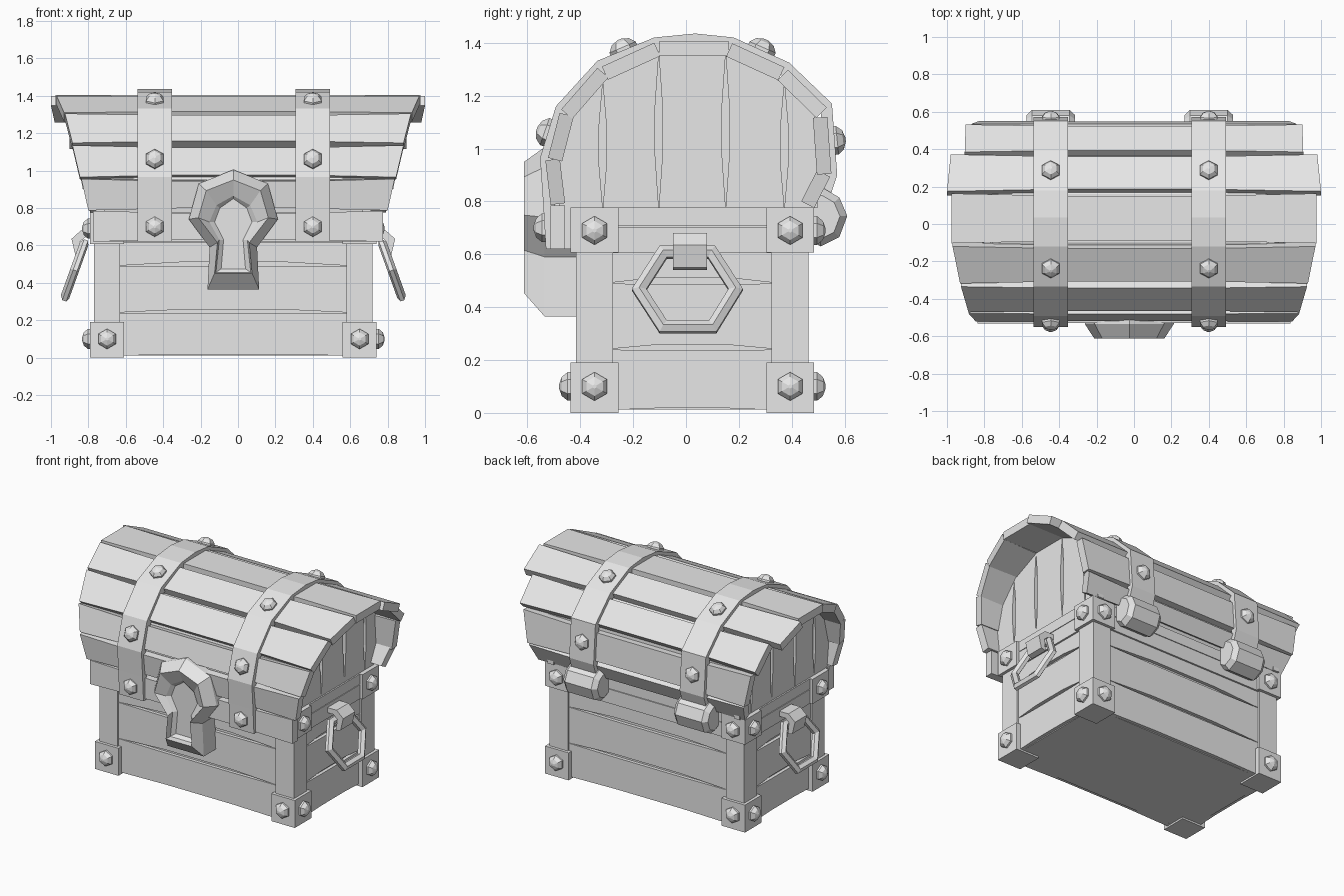
import bpy, bmesh, math
from mathutils import Vector as V

if "Cube" in bpy.data.objects:
    bpy.data.objects.remove(bpy.data.objects["Cube"])

grey = bpy.data.materials.new("plain_grey")
grey.diffuse_color = (0.8, 0.8, 0.8, 1)
grey.use_nodes = True
grey.node_tree.nodes["Principled BSDF"].inputs["Base Color"].default_value = grey.diffuse_color
X, Y, Z = V((1, 0, 0)), V((0, 1, 0)), V((0, 0, 1))
CX, CY = -0.025, 0.024      # centre of the chest body


def loft(name, rings, closed=False):
    """Skin equal-length rings of points, capped at both ends unless closed."""
    bm = bmesh.new()
    rows = [[bm.verts.new(p) for p in r] for r in rings]
    n = len(rows[0])
    pairs = list(zip(rows, rows[1:])) + ([(rows[-1], rows[0])] if closed else [])
    for a, b in pairs:
        for i in range(n):
            j = (i + 1) % n
            bm.faces.new((a[i], a[j], b[j], b[i]))
    if not closed:
        bm.faces.new(rows[0])
        bm.faces.new(rows[-1])
    bmesh.ops.recalc_face_normals(bm, faces=bm.faces)
    me = bpy.data.meshes.new(name)
    bm.to_mesh(me)
    bm.free()
    me.materials.append(grey)
    ob = bpy.data.objects.new(name, me)
    bpy.context.collection.objects.link(ob)
    return ob


def prism(name, pts, origin, u, v, extrude):
    base = [V(origin) + u * a + v * b for a, b in pts]
    return loft(name, [base, [p + extrude for p in base]])


def box(name, x0, x1, y0, y1, z0, z1):
    return prism(name, [(x0, y0), (x1, y0), (x1, y1), (x0, y1)], (0, 0, z0), X, Y, Z * (z1 - z0))


def board(w0, w1, t0, t1, g0, g1):
    """Plank outline, pinched a little along the middle of its long edges."""
    return [(-w0, t0), (-.4 * w0, t0 + g0), (.4 * w0, t0 + g0), (w0, t0),
            (w1, t1), (.4 * w1, t1 - g1), (-.4 * w1, t1 - g1), (-w1, t1)]


def stud(name, loc, normal):
    n = V(normal).normalized()
    u = (X if abs(n.x) < .5 else Y)
    v = n.cross(u)
    rings = []
    for r, h in ((.054, -.02), (.054, .012), (.036, .034), (.008, .044)):
        rings.append([V(loc) + n * h + (u * math.sin(k * math.pi / 3) + v * math.cos(k * math.pi / 3)) * r
                      for k in range(6)])
    loft(name, rings)


# Body core and corner posts
box("body_core", CX - .71, CX + .71, CY - .405, CY + .405, .012, .775)
for sx in (-1, 1):
    for sy in (-1, 1):
        px, py = CX + sx * .675, CY + sy * .37
        box("corner_post", px - .07, px + .07, py - .07, py + .07, .05, .7)
        # Corner brackets with studs
        for nm, z0, z1 in (("lower", 0, .19), ("upper", .607, .777)):
            box(nm + "_bracket", px - .09, px + .09, py - .09, py + .09, z0, z1)
            zc = .1 if nm == "lower" else .69
            stud(nm + "_bracket_stud", (px + sx * .09, py, zc), (sx, 0, 0))
            if nm == "lower" or sy > 0:
                stud(nm + "_bracket_stud", (px, py + sy * .09, zc), (0, sy, 0))

# Body planks on all four sides
for z0, z1, g0, g1 in ((.01, .24, .008, .004), (.24, .49, .018, .004), (.49, .615, .022, 0)):
    for s in (-1, 1):
        prism("body_plank", board(.64, .64, z0, z1, g0, g1), (CX, CY + s * .395, 0), X, Z, Y * s * .033)
        prism("side_plank", board(.33, .33, z0, z1, g0, g1), (CX + s * .70, CY, 0), Y, Z, X * s * .033)

# Rails where body and lid meet
for z0, z1 in ((.605, .703), (.707, .777)):
    for s in (-1, 1):
        prism("side_rail", board(.30, .30, z0, z1, 0, 0), (CX + s * .70, CY, 0), Y, Z, X * s * .045)
    box("back_rail", CX - .62, CX + .62, CY + .39, CY + .44, z0, z1)
box("front_rail", CX - .74, CX + .74, CY - .482, CY - .39, .62, .777)

# Lid slats: outer start and end (y, z), then half widths at each
slats = [((-.512, .62), (-.512, .785), .775, .775), ((-.512, .787), (-.532, .955), .80, .838),
         ((-.522, .965), (-.478, 1.135), .845, .885), ((-.472, 1.148), (-.335, 1.305), .885, .925),
         ((-.318, 1.31), (-.12, 1.4), .93, .97), ((-.103, 1.405), (.163, 1.405), .975, .975),
         ((.175, 1.398), (.372, 1.308), 1.0, .98), ((.385, 1.298), (.532, 1.155), .905, .9),
         ((.535, 1.12), (.55, .905), .87, .83), ((.545, .893), (.485, .775), .82, .79)]
for p, q, w0, w1 in slats:
    a, b = V((0, *p)), V((0, *q))
    t = (b - a).normalized()
    prism("lid_slat", board(w0, w1, 0, (b - a).length, .012, .012), a, X, t, X.cross(t) * -.055
          if X.cross(t).dot(a - V((0, .02, .8))) > 0 else X.cross(t) * .055)

# Lid core under the slats
arch = [(-.468, .775), (-.485, .955), (-.425, 1.125), (-.3, 1.265), (-.1, 1.36),
        (.16, 1.36), (.35, 1.27), (.485, 1.135), (.505, .9), (.45, .775)]
prism("lid_core", arch, (CX - .70, 0, 0), Y, Z, X * 1.4)


def arch_top(y):
    for (y0, z0), (y1, z1) in zip(arch[1:], arch[2:-1]):
        if y0 <= y <= y1:
            return z0 + (z1 - z0) * (y - y0) / (y1 - y0)
    return .93


# Upright boards closing the lid ends
cuts = [-.48, -.315, -.103, .15, .372, .498]
for s in (-1, 1):
    for i, (a, b) in enumerate(zip(cuts, cuts[1:])):
        ga, gb = (.014 if i else 0), (.014 if i < 4 else 0)
        za, zb = arch_top(a), arch_top(b)
        top = [(y, z) for y, z in reversed(arch) if a + .01 < y < b - .01 and z > 1]
        lo = .775
        pts = [(a, lo), (b, lo), (b - gb, lo + .35 * (zb - lo)), (b - gb, lo + .65 * (zb - lo)), (b, zb)]
        pts += top + [(a, za), (a + ga, lo + .65 * (za - lo)), (a + ga, lo + .35 * (za - lo))]
        prism("lid_end_board", pts, (CX + s * .69, 0, 0), Y, Z, X * s * .045)

# Straps over the lid, with studs and hinges
strap = [(-.53, .62), (-.54, .79), (-.552, .965), (-.492, 1.16), (-.335, 1.332), (-.12, 1.42), (.035, 1.435),
         (.18, 1.42), (.39, 1.325), (.552, 1.17), (.572, .9), (.52, .74)]
hinge = [(.45, .83), (.52, .85), (.58, .815), (.61, .745), (.58, .665), (.51, .63), (.45, .66)]
for cx in (-.445, .4):
    inner = [(.02 + (y - .02) * .92, z if z < .9 else .8 + (z - .8) * .91) for y, z in strap]
    rings = []
    for (y, z), (yi, zi) in zip(strap, inner):
        rings.append([(cx - .093, y, z), (cx + .093, y, z), (cx + .093, yi, zi), (cx - .093, yi, zi)])
    loft("lid_strap", rings)
    for y, z, n in ((-.533, .7, (0, -1, 0)), (-.523, 1.06, (0, -.95, .33)), (-.235, 1.372, (0, -.4, .92)),
                    (.285, 1.372, (0, .4, .92)), (.56, 1.03, (0, .99, .1))):
        stud("strap_stud", (cx, y, z), n)
    rings = []
    for dx, k in ((-.13, .75), (-.1, 1), (.1, 1), (.13, .75)):
        rings.append([(cx + dx, .5 + (y - .5) * k, .74 + (z - .74) * k) for y, z in hinge])
    loft("hinge", rings)

# Lock plate with a recessed keyhole shape
def keyhole(half, y):
    pts = half + [(-x, z) for x, z in reversed(half[1:])]
    return [(CX + x, y, z) for x, z in pts]


outer = [(0, 1.005), (.185, .93), (.238, .74), (.127, .59), (.138, .365)]
ridge = [(0, .95), (.145, .893), (.187, .748), (.085, .615), (.1, .452)]
inner = [(0, .865), (.09, .815), (.128, .725), (.075, .63), (.093, .455)]
floor = [(0, .85), (.072, .8), (.1, .725), (.052, .63), (.065, .475)]
loft("lock_plate", [keyhole(outer, -.4), keyhole(outer, -.535), keyhole(ridge, -.612),
                    keyhole(inner, -.57), keyhole(floor, -.55)])

# Side handles: hanging hexagonal ring and its hook
ring = [(-.205, .467), (-.1, .63), (.11, .63), (.215, .467), (.115, .305), (-.1, .305)]
hook = [(.70, .68), (.79, .68), (.84, .635), (.82, .55), (.785, .54), (.795, .62), (.765, .645), (.70, .645)]
for s in (-1, 1):
    rings = []
    for k, d in ((1, -.014), (1, .008), (.87, .024), (.74, .008), (.74, -.014), (.87, -.024)):
        rr = []
        for y, z in ring:
            y, z = .007 + (y - .007) * k, .467 + (z - .467) * k
            x = .765 + (.63 - z) * .36 + .94 * d
            rr.append((CX + s * (x - CX), y, z + .34 * d))
        rings.append(rr)
    loft("handle_ring", rings, closed=True)
    prism("handle_hook", [(CX + s * (x - CX), z) for x, z in hook], (0, -.05, 0), X, Z, Y * .13)
